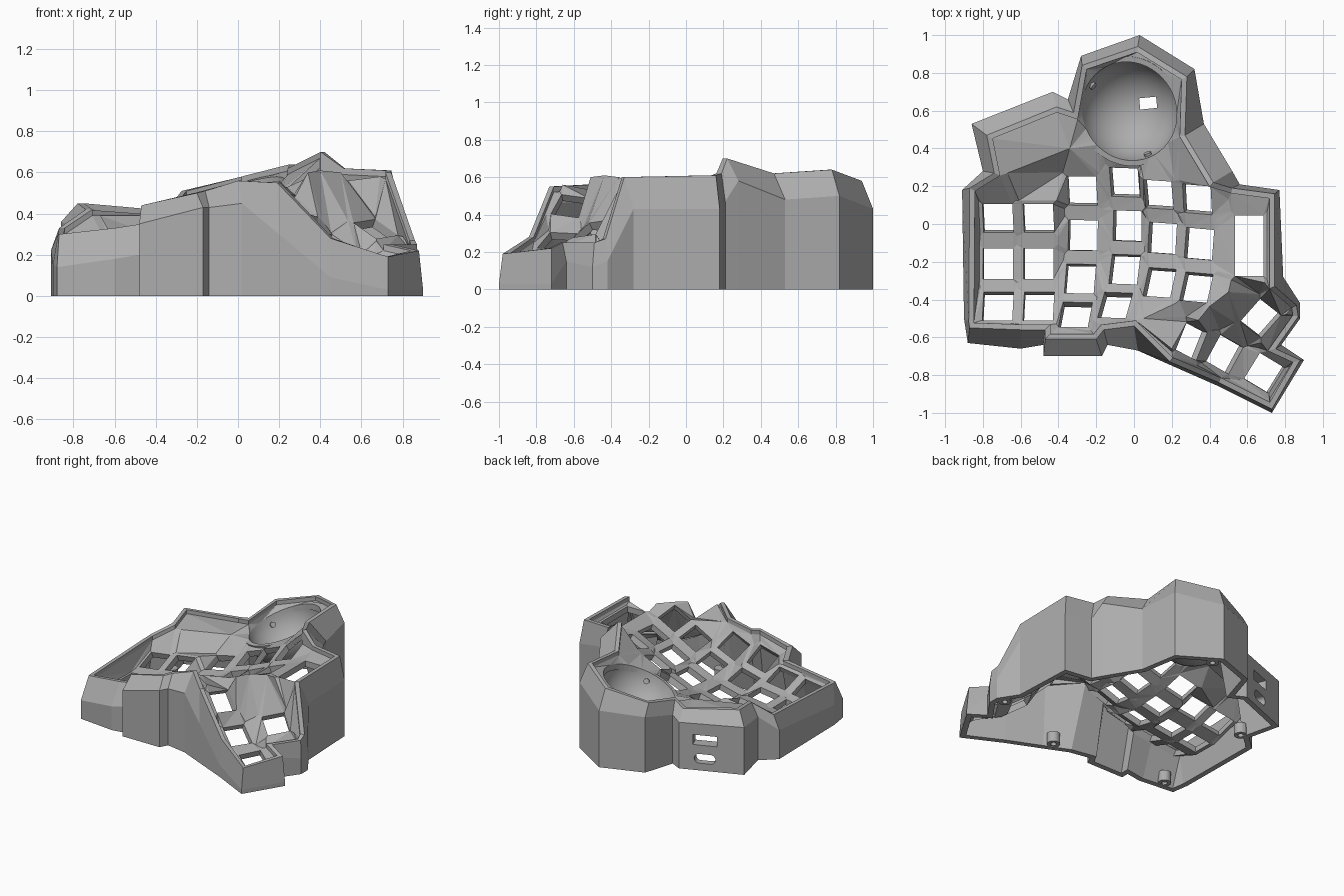
import bpy, bmesh, math
from mathutils import Vector, Matrix
from mathutils.geometry import delaunay_2d_cdt

old = bpy.data.objects.get("Cube")
if old:
    bpy.data.objects.remove(old, do_unlink=True)

grey = bpy.data.materials.new("case_grey")
grey.use_nodes = True
grey.diffuse_color = (0.42, 0.42, 0.42, 1)
grey.node_tree.nodes["Principled BSDF"].inputs["Base Color"].default_value = grey.diffuse_color


def finish(name, bm):
    """Turn a bmesh into a grey object with outward normals."""
    bmesh.ops.recalc_face_normals(bm, faces=bm.faces)
    mesh = bpy.data.meshes.new(name)
    bm.to_mesh(mesh)
    bm.free()
    mesh.materials.append(grey)
    obj = bpy.data.objects.new(name, mesh)
    bpy.context.collection.objects.link(obj)
    return obj


def build(name, verts, faces):
    bm = bmesh.new()
    made = [bm.verts.new(v) for v in verts]
    for f in faces:
        bm.faces.new([made[i] for i in f])
    return finish(name, bm)


def box(name, size, place, turn=0, rounded=0):
    bm = bmesh.new()
    bmesh.ops.create_cube(bm, size=1, matrix=Matrix.Diagonal((*size, 1)))
    if rounded:
        ends = [e for e in bm.edges if abs(e.verts[0].co.y - e.verts[1].co.y) > size[1] / 2]
        bmesh.ops.bevel(bm, geom=ends, offset=rounded, segments=5, affect='EDGES', profile=0.5)
    bm.transform(Matrix.Translation(place) @ Matrix.Rotation(turn, 4, 'Z'))
    return finish(name, bm)


def cut(obj, cutter):
    """Cut one opening and discard the cutter."""
    cutter.hide_render = True
    mod = obj.modifiers.new("opening", 'BOOLEAN')
    mod.operation, mod.solver, mod.object = 'DIFFERENCE', 'EXACT', cutter
    graph = bpy.context.evaluated_depsgraph_get()
    mesh = bpy.data.meshes.new_from_object(obj.evaluated_get(graph))
    obj.modifiers.clear()
    obj.data = mesh
    bpy.data.objects.remove(cutter, do_unlink=True)


def inset(loop, dist):
    """Move a counter-clockwise outline inward with mitred corners."""
    out = []
    for i, p in enumerate(loop):
        a = (p - loop[i - 1]).normalized()
        b = (loop[(i + 1) % len(loop)] - p).normalized()
        n1, n2 = Vector((-a.y, a.x)), Vector((-b.y, b.x))
        out.append(p + (n1 + n2) * dist / max(0.5, 1 + n1.dot(n2)))
    return out


def inside(p, loop):
    hit = False
    for i, b in enumerate(loop):
        a = loop[i - 1]
        if (a.y > p.y) != (b.y > p.y) and p.x < a.x + (p.y - a.y) * (b.x - a.x) / (b.y - a.y):
            hit = not hit
    return hit


# Case wall: foot outline with shoulder height, then rim outline with rim height
foot = [(-.88, -.63, .14), (-.60, -.66, .18), (-.48, -.64, .20), (-.48, -.70, .35),
        (-.17, -.70, .43), (-.14, -.64, .43), (.02, -.67, .45), (.20, -.75, .30),
        (.45, -.86, .09), (.73, -1, .03), (.90, -.72, .03), (.78, -.64, .15),
        (.88, -.50, .12), (.88, -.42, .15), (.79, -.28, .43), (.77, .18, .43),
        (.56, .21, .47), (.52, .28, .58), (.37, .53, .48), (.32, .82, .50),
        (.03, 1, .43), (-.28, .89, .42), (-.35, .66, .37), (-.43, .70, .35),
        (-.86, .53, .36), (-.80, .28, .33), (-.91, .18, .22), (-.90, -.50, .15)]
rim = [(-.87, -.55, .30), (-.60, -.56, .33), (-.47, -.56, .35), (-.47, -.61, .44),
       (-.20, -.61, .50), (-.16, -.56, .51), (0, -.54, .56), (.19, -.73, .55),
       (.45, -.84, .28), (.73, -.98, .19), (.88, -.72, .22), (.75, -.66, .25),
       (.87, -.49, .25), (.86, -.43, .27), (.745, -.33, .60), (.745, .16, .61),
       (.52, .19, .62), (.42, .22, .70), (.27, .47, .62), (.28, .78, .64),
       (.02, .94, .58), (-.275, .84, .51), (-.32, .59, .45), (-.41, .62, .42),
       (-.78, .47, .45), (-.74, .27, .42), (-.87, .19, .33), (-.875, -.52, .30)]
foot_xy = [Vector(p[:2]) for p in foot]
rim_xy = [Vector(p[:2]) for p in rim]
lip_xy = inset(rim_xy, .028)
floor_xy = inset(foot_xy, .04)
n = len(foot)
rings = [[(p[0], p[1], 0) for p in foot], foot, rim,
         [(p.x, p.y, r[2]) for p, r in zip(lip_xy, rim)],
         [(p.x, p.y, r[2] - .09) for p, r in zip(lip_xy, rim)],
         [(p.x, p.y, 0) for p in floor_xy]]
faces = []
for k in range(len(rings)):
    a, b = k * n, (k + 1) % len(rings) * n
    faces += [(a + i, a + (i + 1) % n, b + (i + 1) % n, b + i) for i in range(n)]
wall = build("case_wall", [v for ring in rings for v in ring], faces)

# Two cable ports through the back wall
slope = math.atan2(.17, .43)
cut(wall, box("port_cutter", (.17, .3, .075), (-.60, .63, .23), slope))
cut(wall, box("jack_cutter", (.15, .3, .07), (-.60, .63, .09), slope, .034))

# Key columns: yaw in degrees, sideways slope, key centres from back to front
columns = [
    (0, .14, [(-.72, .03, .23), (-.72, -.21, .19), (-.72, -.435, .235)]),
    (0, .14, [(-.505, .03, .265), (-.505, -.21, .225), (-.505, -.435, .27)]),
    (-1, .24, [(-.275, .175, .28), (-.27, -.06, .24), (-.285, -.29, .26), (-.31, -.48, .35)]),
    (-2, .38, [(-.05, .22, .36), (-.035, -.01, .32), (-.05, -.24, .335), (-.10, -.43, .41)]),
    (-4, .45, [(.13, .155, .45), (.15, -.075, .41), (.135, -.31, .45)]),
    (-5, .42, [(.335, .13, .54), (.345, -.105, .50), (.33, -.335, .54)])]
half = .08
keys = []
for yaw, gx, spots in columns:
    def chord(i, j):
        a, b = spots[i], spots[j]
        return (a[2] - b[2] - gx * (a[0] - b[0])) / (a[1] - b[1])
    last = len(spots) - 1
    rise = [chord(i - 1, i + 1) for i in range(1, last)]
    rise = [2 * chord(0, 1) - rise[0]] + rise + [2 * chord(last - 1, last) - rise[-1]]
    keys += [(s, gx, gy, yaw, half, half) for s, gy in zip(spots, rise)]
# Thumb keys and the large side window
keys += [((.305, -.62, .445), -.85, .2, -28, half, half),
         ((.48, -.69, .26), -.55, .25, -30, half, half),
         ((.69, -.79, .165), -.25, .2, -31, half, half),
         ((.67, -.50, .325), -.35, .45, -38, half, half),
         ((.61, -.115, .56), 0, 0, 0, .075, .16)]

# Bowl frame, tilted toward the front left
bowl_mid, bowl_r = Vector((-.025, .597, .48)), .266
tilt = Vector((0, 0, 1)).rotation_difference(Vector((-.35, -.2, 1))).to_matrix()
bowl_edge = [bowl_mid + tilt @ Vector((math.cos(t * math.tau / 48), math.sin(t * math.tau / 48), 0)) * bowl_r
             for t in range(48)]

# Top plate: keys, bowl edge, rim and a few ridge points stitched into one sheet
up = Vector((0, 0, 1))
points, normals, edges, holes = [], [], [], []


def add_loop(loop, normal=up):
    s = len(points)
    points.extend(loop)
    normals.extend([normal] * len(loop))
    edges.extend((s + i, s + (i + 1) % len(loop)) for i in range(len(loop)))


add_loop([Vector((p.x, p.y, r[2] - .03)) for p, r in zip(lip_xy, rim)])
add_loop(bowl_edge)
holes.append([p.xy for p in bowl_edge])
frames = []
for spot, gx, gy, yaw, hx, hy in keys:
    c, s = math.cos(math.radians(yaw)), math.sin(math.radians(yaw))
    u = Vector((c, s, gx * c + gy * s)).normalized()
    normal = Vector((-gx, -gy, 1)).normalized()
    v = normal.cross(u)
    corners = [(-1, -1), (1, -1), (1, 1), (-1, 1)]
    hole = [Vector(spot) + u * i * hx + v * j * hy for i, j in corners]
    frames += [Vector(spot) + u * i * (hx + .02) + v * j * (hy + .02) for i, j in corners]
    add_loop(hole, normal)
    holes.append([p.xy for p in hole])
ridges = [(.20, -.66, .56), (.34, -.51, .60), (.50, -.36, .60), (.69, -.31, .58), (.50, .13, .57),
          (-.34, .40, .39), (-.67, .27, .39), (.05, -.50, .53)]
for p in frames + [Vector(r) for r in ridges]:
    if inside(p.xy, lip_xy) and not any(inside(p.xy, h) for h in holes):
        points.append(p)
        normals.append(up)

flat, _, tris, origin, _, _ = delaunay_2d_cdt([p.xy for p in points], edges, [], 0, 1e-5)
top, under = [], []
for p, o in zip(flat, origin):
    k = o[0] if o else min(range(len(points)), key=lambda q: (points[q].xy - p).length)
    top.append(Vector((p.x, p.y, points[k].z)))
    under.append(top[-1] - normals[k] * .045)
kept = []
for t in tris:
    mid = sum((flat[i] for i in t), Vector((0, 0))) / len(t)
    if inside(mid, lip_xy) and not any(inside(mid, h) for h in holes):
        kept.append(tuple(t))
m = len(top)
sides = {(t[i - 1], t[i]) for t in kept for i in range(len(t))}
sheet = kept + [tuple(i + m for i in reversed(t)) for t in kept]
sheet += [(b, a, a + m, b + m) for a, b in sides if (b, a) not in sides]
build("key_plate", top + under, sheet)

# Ball bowl: thick half sphere with a sensor opening
bm = bmesh.new()
shells = []
for r in (bowl_r, bowl_r + .03):
    rows = [[bm.verts.new(bowl_mid + tilt @ Vector((
        r * math.cos(h) * math.cos(t * math.tau / 48), r * math.cos(h) * math.sin(t * math.tau / 48),
        -r * math.sin(h)))) for t in range(48)] for h in [k * math.pi / 26 for k in range(13)]]
    for a, b in zip(rows, rows[1:]):
        for t in range(48):
            bm.faces.new((a[t - 1], a[t], b[t], b[t - 1]))
    bm.faces.new(rows[-1])
    shells.append(rows[0])
for t in range(48):
    bm.faces.new((shells[0][t - 1], shells[0][t], shells[1][t], shells[1][t - 1]))
bowl = finish("ball_bowl", bm)
cut(bowl, box("sensor_cutter", (.09, .06, .4), (.075, .64, .24), .1))
bpy.ops.object.select_all(action='DESELECT')
bowl.select_set(True)
bpy.context.view_layer.objects.active = bowl
bpy.ops.object.shade_smooth_by_angle(angle=math.radians(30))


def cylinder(name, radius, depth, matrix):
    bm = bmesh.new()
    bmesh.ops.create_cone(bm, cap_ends=True, segments=16, radius1=radius, radius2=radius,
                          depth=depth, matrix=matrix)
    return finish(name, bm)


# Three bearing pins inside the bowl
for k, turn in enumerate((152, 287, 30)):
    a = math.radians(turn)
    d = tilt @ Vector((math.cos(a), math.sin(a), -.25)).normalized()
    face = d.to_track_quat('Z', 'Y').to_matrix().to_4x4()
    cylinder(f"bearing_pin_{k}", .02, .03, Matrix.Translation(bowl_mid + d * bowl_r) @ face)

# Screw bosses along the foot
for k, (x, y) in enumerate([(-.76, -.58), (-.74, .26), (.05, .90), (.17, -.66), (.80, -.43)]):
    boss = cylinder(f"screw_boss_{k}", .045, .08, Matrix.Translation((x, y, .045)))
    cut(boss, cylinder("boss_cutter", .02, .08, Matrix.Translation((x, y, .02))))
